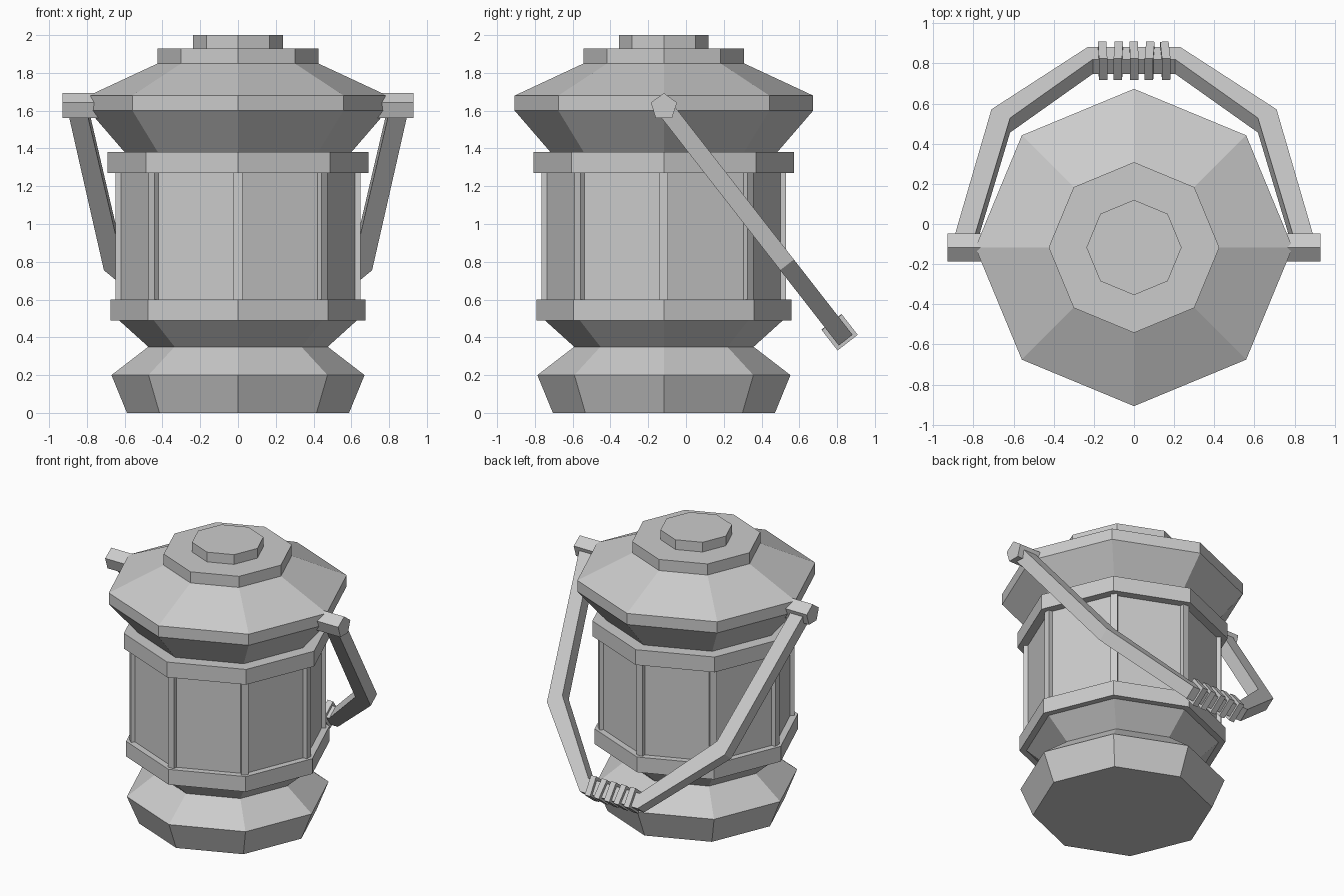
import bpy
import bmesh
import math
from mathutils import Matrix, Vector

cube = bpy.data.objects.get("Cube")
if cube:
    bpy.data.objects.remove(cube, do_unlink=True)

AXIS_Y = -0.117
GREY = (0.6, 0.6, 0.6, 1)
mat = bpy.data.materials.new("plain_grey")
mat.use_nodes = True
mat.diffuse_color = GREY
mat.node_tree.nodes["Principled BSDF"].inputs["Base Color"].default_value = GREY


def finish(name, bm):
    bmesh.ops.recalc_face_normals(bm, faces=bm.faces)
    mesh = bpy.data.meshes.new(name)
    bm.to_mesh(mesh)
    bm.free()
    mesh.materials.append(mat)
    obj = bpy.data.objects.new(name, mesh)
    bpy.context.collection.objects.link(obj)
    return obj


def turned(name, profile, sides=8):
    """Closed solid of flat sides from (radius, height) pairs."""
    bm = bmesh.new()
    rings = []
    for r, z in profile:
        angles = [math.tau * i / sides for i in range(sides)]
        rings.append([bm.verts.new((r * math.cos(a), AXIS_Y + r * math.sin(a), z)) for a in angles])
    for low, high in zip(rings, rings[1:]):
        for i in range(sides):
            j = (i + 1) % sides
            bm.faces.new((low[i], low[j], high[j], high[i]))
    bm.faces.new(rings[0][::-1])
    bm.faces.new(rings[-1])
    return finish(name, bm)


def box(bm, size, matrix):
    bmesh.ops.create_cube(bm, size=1, matrix=matrix @ Matrix.Diagonal((*size, 1)))


# Lantern body, from the foot up
turned("base", [(0.588, 0), (0.67, 0.2), (0.475, 0.35), (0.63, 0.49)])
turned("lower_band", [(0.675, 0.49), (0.675, 0.6)])
turned("window_panels", [(0.628, 0.6), (0.628, 1.27)])
turned("upper_band", [(0.69, 1.27), (0.69, 1.38)])
turned("lid", [(0.6, 1.38), (0.79, 1.6), (0.79, 1.68), (0.425, 1.85)])
turned("lid_collar", [(0.425, 1.85), (0.425, 1.93)])
turned("lid_cap", [(0.237, 1.93), (0.237, 2.0)])

# Slim posts on the corners between the panels
bm = bmesh.new()
for i in range(8):
    turn = Matrix.Rotation(math.tau * i / 8, 4, "Z")
    place = Matrix.Translation((0, AXIS_Y, 0.935)) @ turn @ Matrix.Translation((0.62, 0, 0))
    box(bm, (0.055, 0.046, 0.67), place)
finish("corner_posts", bm)

# Five-sided pivots on both sides
PIVOT = Vector((0, AXIS_Y, 1.62))
for name, side in (("left_pivot", 1), ("right_pivot", -1)):
    bm = bmesh.new()
    rim = []
    for i in range(5):
        a = math.pi / 2 + math.tau * i / 5
        offset = Vector((0, math.cos(a), math.sin(a))) * 0.073
        rim.append(bm.verts.new(PIVOT + offset + Vector((side * 0.73, 0, 0))))
    end = bm.faces.new(rim)
    out = bmesh.ops.extrude_face_region(bm, geom=[end], use_keep_orig=True)
    moved = [v for v in out["geom"] if isinstance(v, bmesh.types.BMVert)]
    bmesh.ops.translate(bm, verts=moved, vec=(side * 0.2, 0, 0))
    finish(name, bm)

# Swinging handle, hanging down behind the body
DOWN = Vector((0, 0.615, -0.789))
UP = Vector((0, 0.789, 0.615))
half = [((0.9, 0), (0.8, 0)), ((0.71, 1.06), (0.617, 0.99)), ((0.23, 1.565), (0.205, 1.465))]
path = half + [((-a, s), (-b, t)) for (a, s), (b, t) in reversed(half)]
bm = bmesh.new()
sections = []
for outer, inner in path:
    corners = [(outer, 0.046), (inner, 0.046), (inner, -0.046), (outer, -0.046)]
    sections.append([bm.verts.new(PIVOT + Vector((x, 0, 0)) + DOWN * s + UP * h)
                     for (x, s), h in corners])
for a, b in zip(sections, sections[1:]):
    for i in range(4):
        j = (i + 1) % 4
        bm.faces.new((a[i], a[j], b[j], b[i]))
bm.faces.new(sections[0])
bm.faces.new(sections[-1])
finish("handle", bm)

# Grip rings, each slightly crooked
bm = bmesh.new()
frame = Matrix((Vector((1, 0, 0)), DOWN, UP)).transposed().to_4x4()
for i, tilt in enumerate((2, -2, 1, -3, 4)):
    spot = PIVOT + DOWN * 1.512 + Vector(((i - 2) * 0.078, 0, 0))
    turn = Matrix.Rotation(math.radians(tilt), 4, "Z")
    box(bm, (0.042, 0.137, 0.135), Matrix.Translation(spot) @ frame @ turn)
finish("grip_rings", bm)
